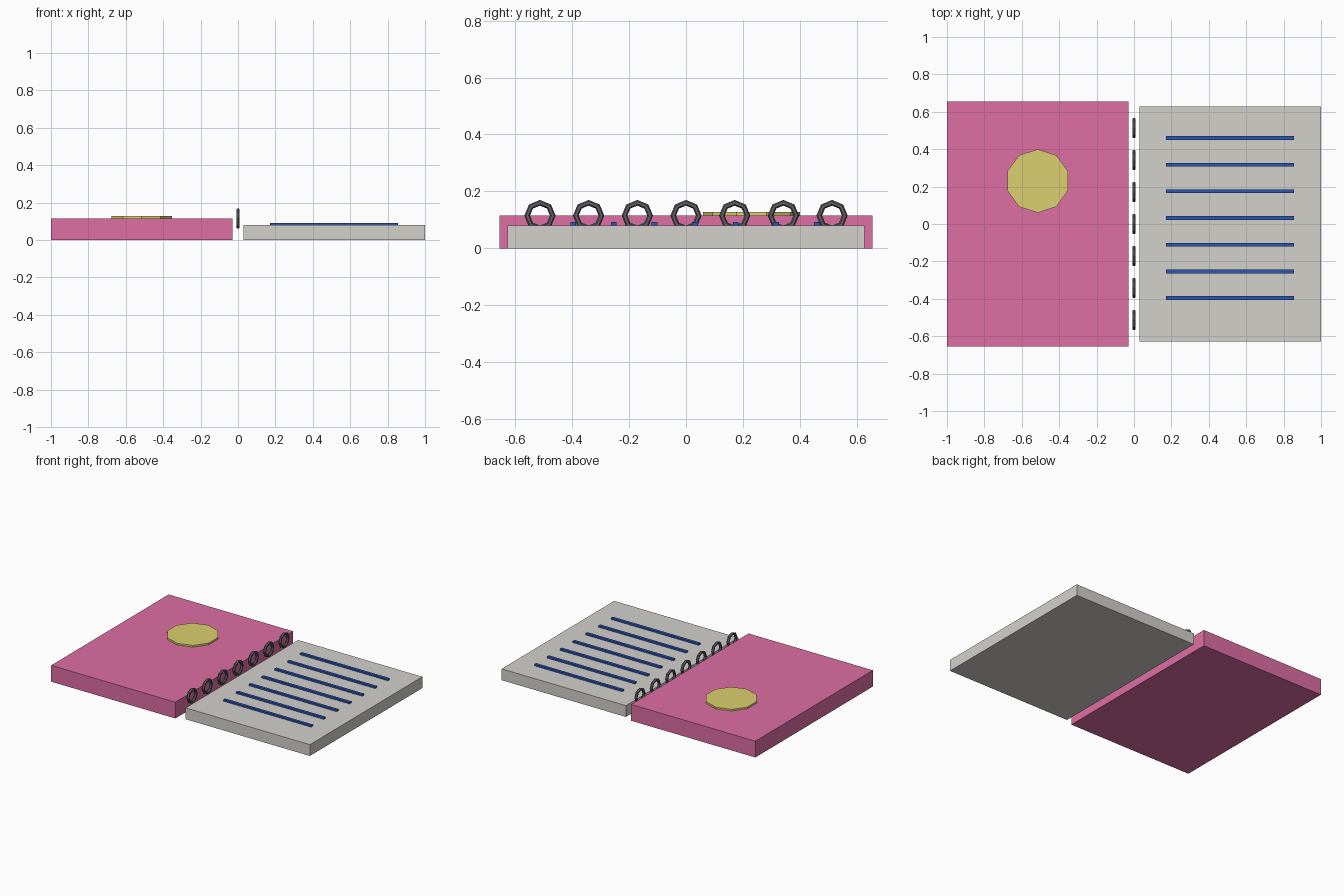
import bpy, math

if "Cube" in bpy.data.objects:
    bpy.data.objects.remove(bpy.data.objects["Cube"])


def material(name, rgb):
    m = bpy.data.materials.new(name)
    m.diffuse_color = (*rgb, 1)
    m.use_nodes = True
    m.node_tree.nodes["Principled BSDF"].inputs["Base Color"].default_value = m.diffuse_color
    return m


pink = material("pink", (0.73, 0.156, 0.366))
cream = material("cream", (0.65, 0.64, 0.60))
yellow = material("yellow", (0.71, 0.63, 0.16))
blue = material("blue", (0.025, 0.09, 0.46))
metal = material("dark_metal", (0.12, 0.12, 0.14))


def finish(name, mat):
    ob = bpy.context.object
    ob.name = name
    ob.data.materials.append(mat)
    bpy.ops.object.transform_apply(location=False, rotation=True, scale=True)
    return ob


def box(name, x0, x1, y0, y1, z0, z1, mat):
    bpy.ops.mesh.primitive_cube_add(
        size=1, location=((x0 + x1) / 2, (y0 + y1) / 2, (z0 + z1) / 2))
    bpy.context.object.scale = (x1 - x0, y1 - y0, z1 - z0)
    return finish(name, mat)


# Cover half and page half of the open notebook
box("cover", -1.0, -0.03, -0.655, 0.655, 0, 0.115, pink)
box("page_block", 0.03, 1.0, -0.627, 0.627, 0, 0.08, cream)

# Ten-sided badge on the cover
bpy.ops.mesh.primitive_cylinder_add(
    vertices=10, radius=0.17, depth=0.02, location=(-0.515, 0.23, 0.117))
finish("cover_badge", yellow)

# Ruled lines on the page
for i in range(7):
    y = 0.46 - i * 0.1427
    box(f"ruled_line_{i + 1}", 0.17, 0.855, y - 0.01, y + 0.01, 0.076, 0.092, blue)

# Binding rings standing along the spine
for i in range(7):
    bpy.ops.mesh.primitive_torus_add(
        major_segments=8, minor_segments=6, major_radius=0.045, minor_radius=0.01,
        location=(0, (i - 3) * 0.171, 0.115), rotation=(0, math.pi / 2, 0))
    finish(f"binding_ring_{i + 1}", metal)
